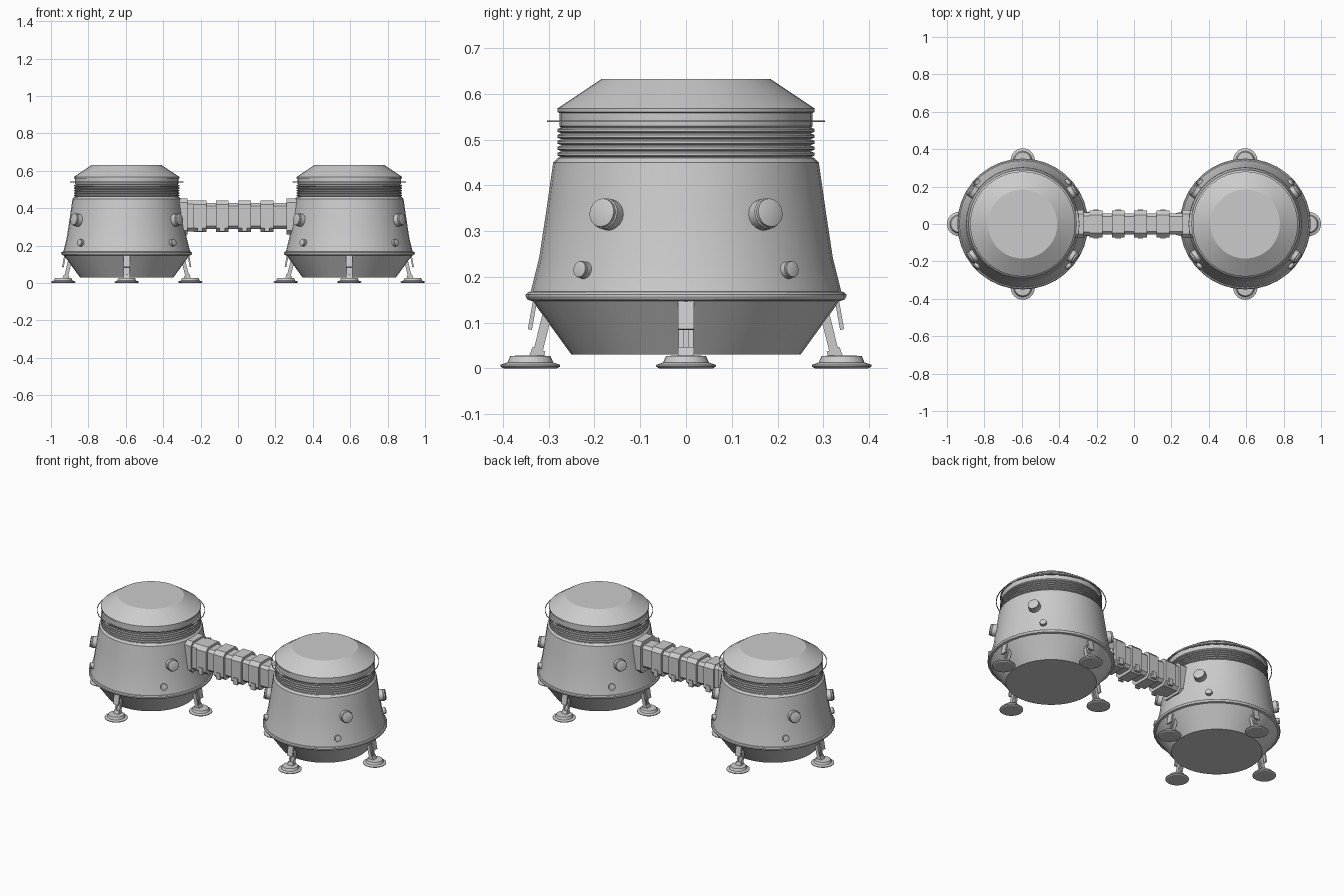
import bpy, bmesh, math
from mathutils import Vector, Matrix

if "Cube" in bpy.data.objects:
    bpy.data.objects.remove(bpy.data.objects["Cube"])

POD_X = 0.595


def make(name, bm, smooth=True):
    bmesh.ops.recalc_face_normals(bm, faces=bm.faces)
    me = bpy.data.meshes.new(name)
    bm.to_mesh(me)
    bm.free()
    ob = bpy.data.objects.new(name, me)
    bpy.context.collection.objects.link(ob)
    if smooth:
        bpy.ops.object.select_all(action='DESELECT')
        ob.select_set(True)
        bpy.context.view_layer.objects.active = ob
        bpy.ops.object.shade_smooth_by_angle(angle=math.radians(28))
    return ob


def lathe(name, profile, mat, n=32, closed=False):
    # Spin (radius, z) points about local z; cap the ends unless closed
    bm = bmesh.new()
    rings = [[bm.verts.new(mat @ Vector((r * math.cos(2 * math.pi * i / n),
                                         r * math.sin(2 * math.pi * i / n), z)))
              for i in range(n)] for r, z in profile]
    pairs = list(zip(rings, rings[1:]))
    if closed:
        pairs.append((rings[-1], rings[0]))
    else:
        bm.faces.new(rings[0])
        bm.faces.new(rings[-1])
    for a, b in pairs:
        for i in range(n):
            j = (i + 1) % n
            bm.faces.new((a[i], a[j], b[j], b[i]))
    return make(name, bm)


def beam(name, a, b, width, depth, mat):
    # Box from a to b; width runs along local y
    a, b = Vector(a), Vector(b)
    z = (b - a).normalized()
    y = Vector((0, 1, 0))
    x = y.cross(z)
    bm = bmesh.new()
    rot = Matrix((x, y, z)).transposed().to_4x4()
    size = Matrix.Diagonal((depth, width, (b - a).length, 1))
    bmesh.ops.create_cube(bm, size=1,
                          matrix=mat @ Matrix.Translation((a + b) / 2) @ rot @ size)
    return make(name, bm, False)


def octagon_prism(name, x0, x1, hw, z0, z1, c):
    # Chamfered box running along x
    pts = [(-hw + c, z0), (hw - c, z0), (hw, z0 + c), (hw, z1 - c),
           (hw - c, z1), (-hw + c, z1), (-hw, z1 - c), (-hw, z0 + c)]
    bm = bmesh.new()
    a = [bm.verts.new((x0, y, z)) for y, z in pts]
    b = [bm.verts.new((x1, y, z)) for y, z in pts]
    bm.faces.new(a)
    bm.faces.new(b)
    for i in range(8):
        j = (i + 1) % 8
        bm.faces.new((a[i], a[j], b[j], b[i]))
    return make(name, bm, False)


# Hull profile: base cone, lip, tapered wall, ribbed neck, roof
hull = [(0.25, 0.03), (0.335, 0.147), (0.346, 0.15), (0.35, 0.157), (0.35, 0.162),
        (0.345, 0.167), (0.339, 0.168), (0.321, 0.24), (0.305, 0.345), (0.29, 0.45),
        (0.283, 0.456), (0.28, 0.46)]
for k in range(5):
    z = 0.462 + k * 0.013
    hull += [(0.273, z), (0.281, z + 0.003), (0.281, z + 0.009), (0.273, z + 0.012)]
hull += [(0.276, 0.529), (0.276, 0.558), (0.281, 0.56), (0.281, 0.568),
         (0.185, 0.632)]

for side, sx in (("left", -POD_X), ("right", POD_X)):
    pod = Matrix.Translation((sx, 0, 0))
    lathe(side + "_pod_hull", hull, pod, 36)
    # Thin rail circling the neck
    lathe(side + "_pod_rail", [(0.300, 0.538), (0.304, 0.538), (0.304, 0.542), (0.300, 0.542)],
          pod, 36, True)

    # Large and small ports, tilted with the wall
    for s in (1, -1):
        for base in (0, math.pi):
            for label, ang, z, r, rad in (("port", 33, 0.335, 0.305, 0.034),
                                          ("small_port", 42.5, 0.214, 0.326, 0.019)):
                m = (pod @ Matrix.Rotation(base + s * math.radians(ang), 4, 'Z')
                     @ Matrix.Translation((r, 0, z))
                     @ Matrix.Rotation(math.radians(81), 4, 'Y'))
                h = rad
                lathe(f"{side}_{label}",
                      [(rad, -0.02), (rad, h * 0.7), (rad * 0.92, h * 0.78),
                       (rad * 0.92, h), (rad * 0.8, h * 1.05)], m, 20)

    # Four landing legs
    for k in range(4):
        m = pod @ Matrix.Rotation(k * math.pi / 2, 4, 'Z')
        foot = m @ Matrix.Translation((0.34, 0, 0))
        lathe(side + "_foot_pad", [(0.058, 0), (0.065, 0.004), (0.065, 0.008), (0.05, 0.013),
                                   (0.044, 0.027), (0.03, 0.028)], foot, 24)
        beam(side + "_leg_ankle", (0.329, 0, 0.02), (0.321, 0, 0.042), 0.034, 0.03, m)
        for y in (-0.011, 0.011):
            beam(side + "_leg_rail", (0.325, y, 0.03), (0.298, y, 0.14), 0.01, 0.02, m)
        beam(side + "_leg_brace", (0.322, 0, 0.04), (0.302, 0, 0.14), 0.016, 0.008, m)
        beam(side + "_leg_cover", (0.341, 0, 0.085), (0.329, 0, 0.152), 0.036, 0.009, m)

# Connecting tunnel
octagon_prism("tunnel_core", -0.32, 0.32, 0.056, 0.29, 0.428, 0.016)
for s, x0, x1 in (("left", -0.33, -0.27), ("right", 0.26, 0.33)):
    octagon_prism(s + "_tunnel_collar", x0, x1, 0.075, 0.26, 0.452, 0.022)
octagon_prism("left_tunnel_neck", -0.275, -0.235, 0.062, 0.275, 0.44, 0.018)
for x in (-0.203, -0.084, 0.035, 0.155):
    octagon_prism("tunnel_segment", x - 0.034, x + 0.034, 0.071, 0.272, 0.442, 0.022)
    # Small clamps low on both sides of each segment
    for y in (-0.07, 0.07):
        bm = bmesh.new()
        bmesh.ops.create_cube(bm, size=1, matrix=Matrix.Translation((x, y, 0.295))
                              @ Matrix.Diagonal((0.028, 0.014, 0.04, 1)))
        make("tunnel_clamp", bm, False)
